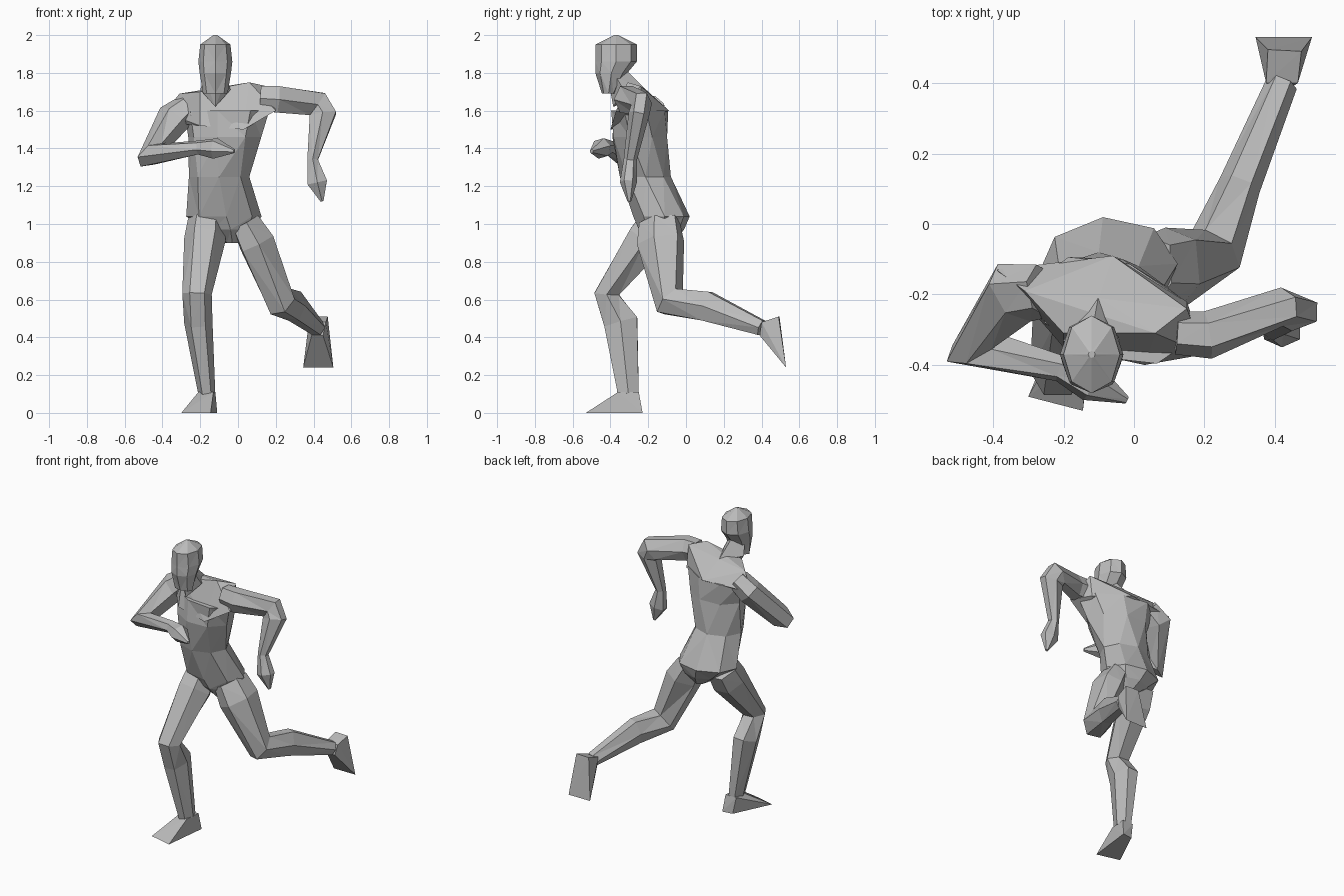
import bpy
import bmesh
from math import cos, sin, pi, radians
from mathutils import Vector

default_cube = bpy.data.objects.get("Cube")
if default_cube:
    bpy.data.objects.remove(default_cube, do_unlink=True)

# One plain clay colour for the whole figure
clay = bpy.data.materials.new("clay grey")
clay.use_nodes = True
clay.diffuse_color = (0.5, 0.5, 0.5, 1)
clay.node_tree.nodes["Principled BSDF"].inputs["Base Color"].default_value = clay.diffuse_color


def finish(name, bm):
    """Turn a bmesh into a flat shaded clay object."""
    bmesh.ops.recalc_face_normals(bm, faces=bm.faces[:])
    mesh = bpy.data.meshes.new(name)
    bm.to_mesh(mesh)
    bm.free()
    mesh.materials.append(clay)
    body_part = bpy.data.objects.new(name, mesh)
    bpy.context.collection.objects.link(body_part)
    return body_part


def loft(name, rings, sides=6, side_axis=(1, 0, 0), level=False):
    """Skin rings of (x, y, z, half width, half depth, yaw).

    Rings are mitred across the path, or kept horizontal when level is set.
    """
    bm = bmesh.new()
    centres = [Vector(ring[:3]) for ring in rings]
    angles = [2 * pi * i / sides for i in range(sides)]
    tallest = max(sin(angle) for angle in angles)
    loops = []
    for i, (centre, ring) in enumerate(zip(centres, rings)):
        width, depth = ring[3:5]
        yaw = radians(ring[5]) if len(ring) > 5 else 0
        if level:
            along = Vector((0, 0, 1))
            across = Vector((cos(yaw), sin(yaw), 0))
        else:
            before = centre - centres[i - 1] if i else Vector()
            after = centres[i + 1] - centre if i + 1 < len(rings) else Vector()
            along = (before.normalized() + after.normalized()).normalized()
            across = Vector(side_axis)
            across = (across - along * across.dot(along)).normalized()
        outward = along.cross(across)
        loops.append([
            bm.verts.new(centre + across * width * cos(angle)
                         + outward * depth * sin(angle) / tallest)
            for angle in angles
        ])
    for lower, upper in zip(loops, loops[1:]):
        for i in range(sides):
            j = (i + 1) % sides
            bm.faces.new((lower[i], lower[j], upper[j], upper[i]))
    bm.faces.new(loops[0])
    bm.faces.new(loops[-1])
    # Planar triangles give the faceted look
    bmesh.ops.triangulate(bm, faces=[f for f in bm.faces if len(f.verts) == 4])
    return finish(name, bm)


def hull(name, points):
    """Wrap a faceted skin around a few corner points."""
    bm = bmesh.new()
    for point in points:
        bm.verts.new(point)
    result = bmesh.ops.convex_hull(bm, input=bm.verts[:])
    loose = [v for v in result["geom_interior"] if isinstance(v, bmesh.types.BMVert)]
    bmesh.ops.delete(bm, geom=loose, context="VERTS")
    return finish(name, bm)


# Torso, twisting from the pelvis up to the chest
loft("torso", [
    (-0.03, -0.13, 0.9, 0.04, 0.06, 0),
    (-0.05, -0.13, 0.97, 0.13, 0.12, 5),
    (-0.075, -0.13, 1.04, 0.2, 0.15, 5),
    (-0.1, -0.215, 1.25, 0.16, 0.135, 0),
    (-0.07, -0.245, 1.46, 0.2, 0.15, -15),
    (-0.06, -0.245, 1.6, 0.24, 0.14, -20),
], sides=8, level=True)

# Shoulder girdle: top edge, back, then armpits and chest
hull("shoulders", [
    (-0.31, -0.19, 1.69), (-0.2, -0.31, 1.7), (-0.1, -0.21, 1.71),
    (0.06, -0.31, 1.75), (0.15, -0.24, 1.73),
    (-0.39, -0.13, 1.59), (-0.06, -0.09, 1.6), (0.15, -0.22, 1.58),
    (-0.29, -0.22, 1.53), (0.2, -0.37, 1.6),
    (0.03, -0.4, 1.5), (-0.2, -0.35, 1.52),
])

# Neck with its pointed front, and head
hull("neck", [
    (-0.12, -0.385, 1.62), (-0.2, -0.33, 1.71), (-0.04, -0.33, 1.71),
    (-0.1, -0.2, 1.7), (-0.12, -0.4, 1.7),
    (-0.18, -0.37, 1.78), (-0.06, -0.37, 1.78), (-0.12, -0.31, 1.81),
])

loft("head", [
    (-0.12, -0.41, 1.69, 0.065, 0.035),
    (-0.12, -0.395, 1.8, 0.083, 0.085),
    (-0.12, -0.37, 1.86, 0.09, 0.11),
    (-0.12, -0.37, 1.95, 0.08, 0.11),
    (-0.12, -0.37, 2.0, 0.01, 0.01),
], sides=8, level=True)

# Left arm, swung out with the forearm hanging
loft("left_arm", [
    (0.12, -0.31, 1.665, 0.06, 0.065),
    (0.21, -0.315, 1.66, 0.068, 0.07),
    (0.42, -0.235, 1.635, 0.055, 0.07),
    (0.45, -0.25, 1.58, 0.055, 0.07),
    (0.395, -0.295, 1.34, 0.035, 0.028),
    (0.42, -0.305, 1.22, 0.045, 0.052),
    (0.445, -0.3, 1.12, 0.01, 0.008),
], side_axis=(0, 1, 0))

# Right arm, folded across the chest
loft("right_arm", [
    (-0.26, -0.19, 1.62, 0.07, 0.07),
    (-0.34, -0.195, 1.56, 0.08, 0.085),
    (-0.46, -0.35, 1.365, 0.07, 0.075),
    (-0.21, -0.41, 1.405, 0.035, 0.035),
    (-0.12, -0.45, 1.4, 0.055, 0.05),
    (-0.02, -0.5, 1.385, 0.01, 0.01),
], side_axis=(-0.2, -0.6, 0.65))

# Right leg, planted on the ground
loft("right_leg", [
    (-0.165, -0.15, 1.02, 0.1, 0.09),
    (-0.175, -0.21, 0.92, 0.11, 0.1),
    (-0.217, -0.42, 0.63, 0.078, 0.065),
    (-0.21, -0.345, 0.48, 0.075, 0.09),
    (-0.165, -0.305, 0.1, 0.045, 0.055),
])

# Left leg, trailing behind
loft("left_leg", [
    (0.04, -0.14, 1.01, 0.08, 0.1),
    (0.1, -0.135, 0.9, 0.1, 0.115),
    (0.225, -0.085, 0.59, 0.085, 0.08),
    (0.3, 0.11, 0.565, 0.06, 0.078),
    (0.42, 0.4, 0.45, 0.045, 0.04),
], side_axis=(1, -0.3, 0))

# Feet: four ankle corners, then the heel and toe edges
hull("right_foot", [
    (-0.21, -0.33, 0.11), (-0.13, -0.36, 0.11),
    (-0.12, -0.25, 0.11), (-0.2, -0.25, 0.11),
    (-0.18, -0.24, 0), (-0.11, -0.23, 0),
    (-0.3, -0.49, 0), (-0.145, -0.53, 0),
])
hull("left_foot", [
    (0.375, 0.4, 0.48), (0.465, 0.4, 0.48),
    (0.39, 0.39, 0.41), (0.45, 0.39, 0.41),
    (0.38, 0.495, 0.51), (0.475, 0.49, 0.51),
    (0.345, 0.53, 0.24), (0.505, 0.53, 0.24),
])
